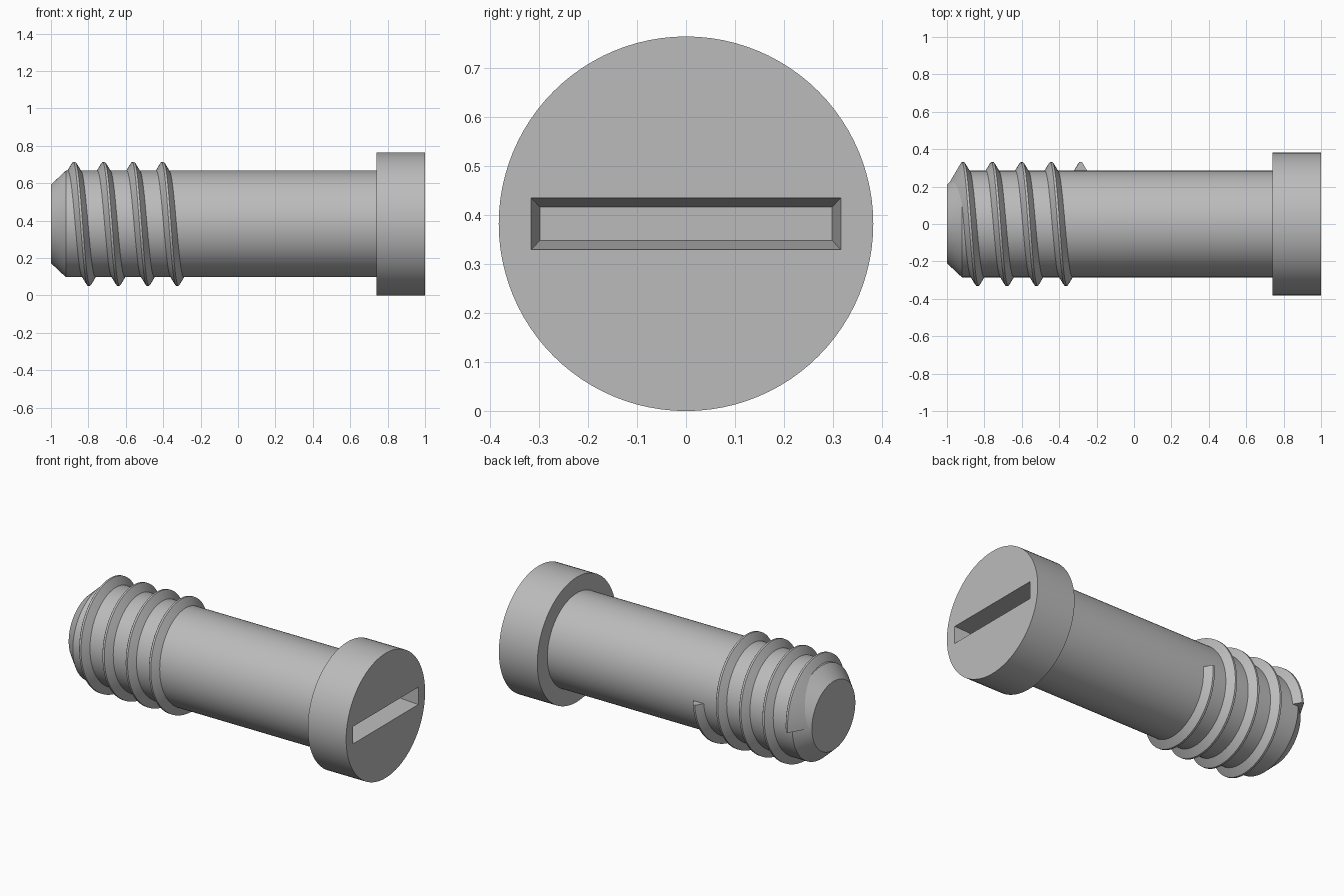
import bpy, bmesh
from math import cos, sin, pi, radians

cube = bpy.data.objects.get("Cube")
if cube:
    bpy.data.objects.remove(cube, do_unlink=True)

AXIS_Z = 0.382
SEGS = 96

steel = bpy.data.materials.new("grey steel")
steel.use_nodes = True
grey = (0.5, 0.5, 0.5, 1)
steel.diffuse_color = grey
steel.node_tree.nodes["Principled BSDF"].inputs["Base Color"].default_value = grey


def around(x, r, a):
    return (x, r * cos(a), AXIS_Z + r * sin(a))


def bridge(bm, a, b, closed=True):
    n = len(a)
    for i in range(n if closed else n - 1):
        j = (i + 1) % n
        bm.faces.new((a[i], a[j], b[j], b[i]))


def finish(bm, name):
    bmesh.ops.recalc_face_normals(bm, faces=bm.faces)
    mesh = bpy.data.meshes.new(name)
    bm.to_mesh(mesh)
    bm.free()
    obj = bpy.data.objects.new(name, mesh)
    bpy.context.collection.objects.link(obj)
    mesh.materials.append(steel)
    bpy.ops.object.select_all(action='DESELECT')
    obj.select_set(True)
    bpy.context.view_layer.objects.active = obj
    bpy.ops.object.shade_smooth_by_angle(angle=radians(30))
    return obj


# Body: chamfered tip, shank and head turned around the x axis
bm = bmesh.new()
profile = [(-1, 0.21), (-0.92, 0.285), (0.74, 0.285), (0.74, AXIS_Z), (1, AXIS_Z)]
rings = [[bm.verts.new(around(x, r, 2 * pi * i / SEGS)) for i in range(SEGS)]
         for x, r in profile]
for a, b in zip(rings, rings[1:]):
    bridge(bm, a, b)
bm.faces.new(rings[0])


# Screwdriver slot: tapered pocket sunk in the head face
def rectangle(x, half_y, half_z):
    return [bm.verts.new((x, sy * half_y, AXIS_Z + sz * half_z))
            for sy, sz in ((-1, -1), (1, -1), (1, 1), (-1, 1))]


mouth = rectangle(1, 0.316, 0.053)
floor = rectangle(0.86, 0.298, 0.034)
bridge(bm, mouth, floor)
bm.faces.new(floor)
rim = [e for e in bm.edges if e.is_boundary]
bmesh.ops.triangle_fill(bm, edges=rim, use_beauty=True, normal=(1, 0, 0))
finish(bm, "screw_body")

# Thread: ridge section swept along a four-turn helix with flat ends
bm = bmesh.new()
section = [(-0.07, 0.225), (-0.012, 0.323), (-0.006, 0.331),
           (0.006, 0.331), (0.012, 0.323), (0.07, 0.225)]
TURNS, PITCH, START = 4, 0.1575, -0.915
steps = TURNS * SEGS
loops = []
for i in range(steps + 1):
    turn = i / SEGS
    loops.append([bm.verts.new(around(START + PITCH * turn + dx, r, 2 * pi * turn))
                  for dx, r in section])
for a, b in zip(loops, loops[1:]):
    bridge(bm, a, b)
bm.faces.new(loops[0])
bm.faces.new(loops[-1])
finish(bm, "screw_thread")
